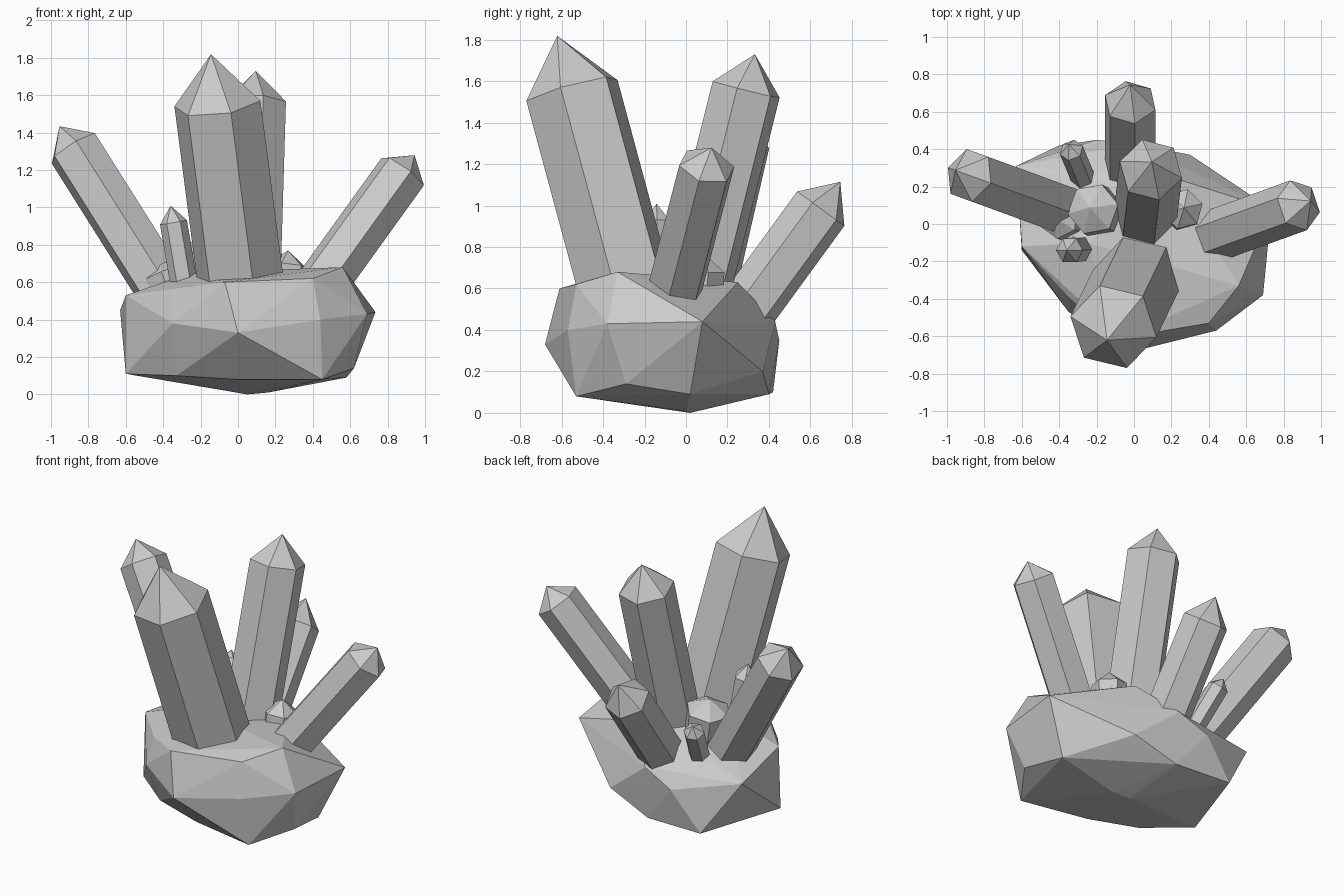
import bpy, bmesh, math
from mathutils import Vector

if "Cube" in bpy.data.objects:
    bpy.data.objects.remove(bpy.data.objects["Cube"])


def finish(name, bm):
    bmesh.ops.recalc_face_normals(bm, faces=bm.faces)
    mesh = bpy.data.meshes.new(name)
    bm.to_mesh(mesh)
    bm.free()
    obj = bpy.data.objects.new(name, mesh)
    bpy.context.collection.objects.link(obj)
    return obj


def crystal(name, shoulder, lean, radius, length, tip, phase):
    """Hexagonal prism ending in a pyramid; shoulder = centre of the top ring."""
    axis = Vector(lean).normalized()
    turn = Vector((0, 0, 1)).rotation_difference(axis)
    top = Vector(shoulder)
    bm = bmesh.new()
    rings = []
    for centre in (top - axis * length, top):
        ring = []
        for i in range(6):
            a = math.radians(phase + 60 * i)
            ring.append(bm.verts.new(
                centre + turn @ Vector((radius * math.cos(a), radius * math.sin(a), 0))))
        rings.append(ring)
    apex = bm.verts.new(top + axis * tip)
    bm.faces.new(rings[0][::-1])
    for i in range(6):
        j = (i + 1) % 6
        bm.faces.new((rings[0][i], rings[0][j], rings[1][j], rings[1][i]))
        bm.faces.new((rings[1][i], rings[1][j], apex))
    return finish(name, bm)


# Faceted rock base: hull of rough rings, bottom to top
under = [(0.05, 0.02, 0), (0.16, 0, 0.01)]
low = [(-0.6, -0.14, 0.11), (-0.33, -0.35, 0.1), (0, -0.44, 0.08), (0.45, -0.53, 0.08),
       (0.62, -0.29, 0.14), (0.58, 0.02, 0.09), (0.3, 0.37, 0.2), (0, 0.4, 0.09),
       (-0.4, 0.42, 0.1)]
middle = [(-0.35, -0.47, 0.38), (0, -0.68, 0.33), (0.44, -0.57, 0.4), (0.69, -0.38, 0.43),
          (0.735, 0.08, 0.44), (0, 0.43, 0.44), (-0.2, 0.45, 0.35), (-0.63, 0.31, 0.45)]
upper = [(-0.6, -0.12, 0.53), (-0.34, -0.4, 0.54), (-0.07, -0.61, 0.6), (0.4, -0.53, 0.62),
         (0.56, -0.33, 0.68), (0.2, 0.25, 0.63), (-0.25, 0.22, 0.56), (-0.25, -0.1, 0.65)]
bm = bmesh.new()
for p in under + low + middle + upper:
    bm.verts.new(p)
res = bmesh.ops.convex_hull(bm, input=bm.verts)
loose = [v for v in bm.verts if not v.link_faces]
bmesh.ops.delete(bm, geom=loose, context='VERTS')
finish("rock_base", bm)

# Large crystals
crystal("front_crystal", (-0.11, -0.55, 1.555), (-0.13, -0.27, 1), 0.237, 1.2, 0.275, -13)
crystal("rear_tall_crystal", (0.09, 0.29, 1.56), (0.03, 0.25, 1), 0.172, 1.2, 0.175, -15)
crystal("back_crystal", (-0.02, 0.65, 0.985), (0, 0.73, 1), 0.143, 0.85, 0.16, 40)
crystal("left_crystal", (-0.88, 0.26, 1.315), (-0.63, 0.23, 1), 0.147, 1.1, 0.143, 40)
crystal("right_crystal", (0.88, 0.10, 1.19), (0.72, 0.26, 1), 0.14, 1.0, 0.112, 48)

# Small crystals and stubs
crystal("small_front_crystal", (-0.345, -0.14, 0.92), (-0.17, -0.02, 1), 0.073, 0.45, 0.09, 0)
crystal("small_back_crystal", (-0.335, 0.395, 0.755), (-0.27, 0.65, 1), 0.065, 0.4, 0.06, 20)
crystal("left_stub", (-0.22, 0.08, 0.75), (-0.2, 0.1, 1), 0.14, 0.3, 0.08, 10)
crystal("outer_left_stub", (-0.4, 0.03, 0.65), (-0.4, 0.1, 1), 0.11, 0.3, 0.07, 25)
crystal("right_stub", (0.26, 0.08, 0.69), (0.1, 0.1, 1), 0.11, 0.3, 0.08, 15)
